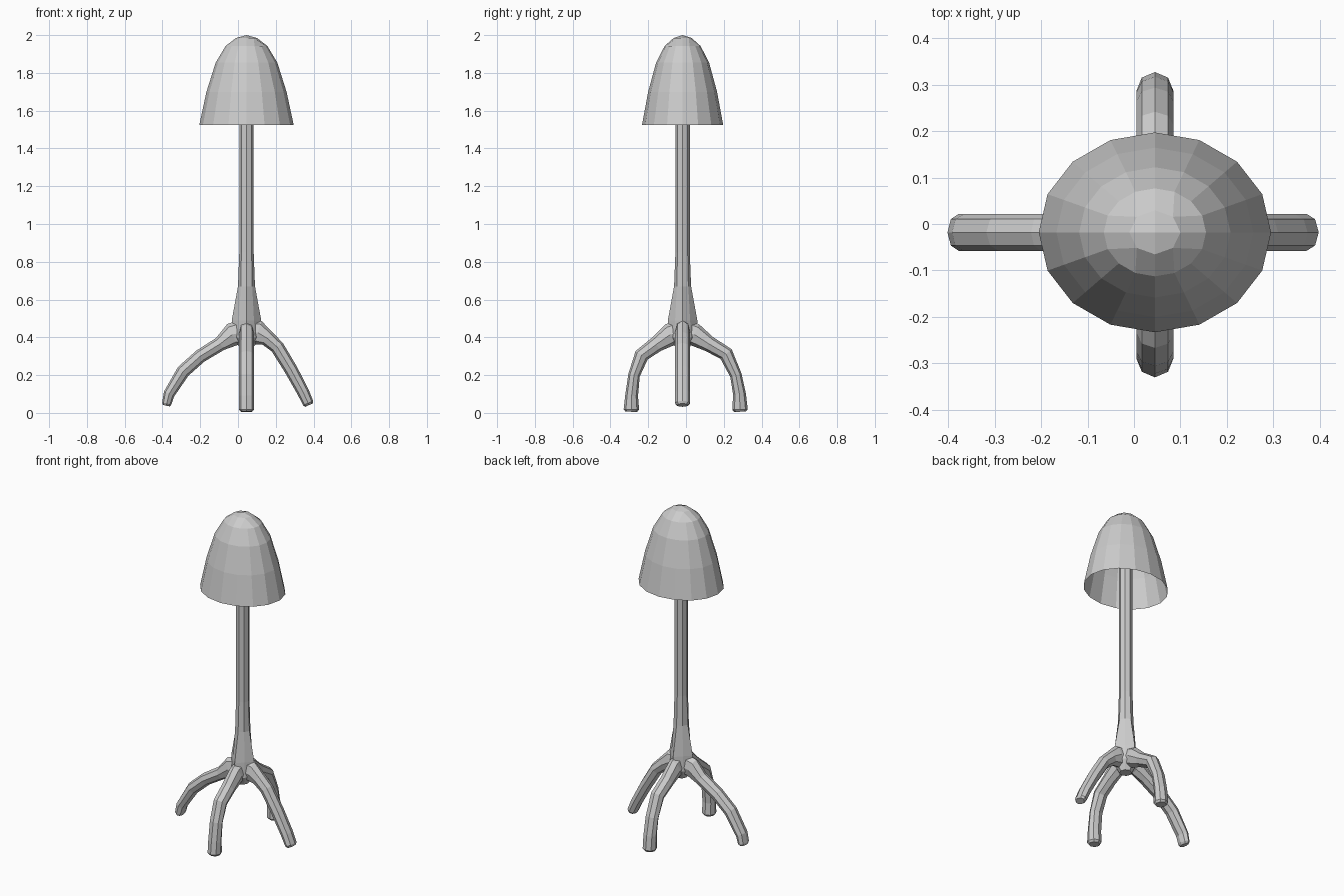
import bpy, bmesh
from math import pi, cos, sin, atan2
from mathutils import Vector

if "Cube" in bpy.data.objects:
    bpy.data.objects.remove(bpy.data.objects["Cube"])

CX, CY = 0.045, -0.018   # axis of the pole and shade


def finish(bm, name):
    bmesh.ops.recalc_face_normals(bm, faces=bm.faces)
    me = bpy.data.meshes.new(name)
    bm.to_mesh(me)
    bm.free()
    ob = bpy.data.objects.new(name, me)
    bpy.context.collection.objects.link(ob)
    return ob


def skin(name, rings):
    """Bridge a list of equal point rings and cap both ends."""
    bm = bmesh.new()
    loops = [[bm.verts.new(p) for p in r] for r in rings]
    n = len(loops[0])
    for a, b in zip(loops, loops[1:]):
        for i in range(n):
            j = (i + 1) % n
            bm.faces.new((a[i], a[j], b[j], b[i]))
    bm.faces.new(loops[0])
    bm.faces.new(loops[-1])
    return finish(bm, name)


# Shade: 16-sided open dome with a quad grid crown
def shade():
    profile = [(0.055, 1.985), (0.11, 1.943), (0.163, 1.855), (0.212, 1.70), (0.25, 1.524)]
    squash = 0.86
    bm = bmesh.new()
    bmesh.ops.create_grid(bm, x_segments=4, y_segments=4, size=2)
    for v in bm.verts:
        x, y = v.co.x, v.co.y
        m = max(abs(x), abs(y))
        if m < 0.5:
            v.co = (CX, CY, 2.0)
            continue
        # square ring to evenly spaced circle
        if abs(x) >= abs(y):
            a = (y / x) * pi / 4 + (0 if x > 0 else pi)
        else:
            a = pi / 2 - (x / y) * pi / 4 + (0 if y > 0 else pi)
        r, z = profile[round(m) - 1]
        v.co = (CX + r * cos(a), CY + squash * r * sin(a), z)
    edges = [e for e in bm.edges if e.is_boundary]
    for (r0, _), (r1, z1) in zip(profile[1:], profile[2:]):
        geom = bmesh.ops.extrude_edge_only(bm, edges=edges)["geom"]
        edges = [g for g in geom if isinstance(g, bmesh.types.BMEdge)]
        for v in (g for g in geom if isinstance(g, bmesh.types.BMVert)):
            v.co = (CX + (v.co.x - CX) * r1 / r0, CY + (v.co.y - CY) * r1 / r0, z1)
    return finish(bm, "shade")


shade()

# Pole flaring into the hub: height, radius toward legs, radius between legs
pole = [(1.92, 0.038, 0.038), (0.85, 0.038, 0.038), (0.67, 0.045, 0.043),
        (0.49, 0.078, 0.056), (0.40, 0.075, 0.065), (0.345, 0.035, 0.035)]
skin("pole", [[(CX + (ra, rb)[i % 2] * cos(i * pi / 4),
                CY + (ra, rb)[i % 2] * sin(i * pi / 4), z) for i in range(8)]
              for z, ra, rb in pole])


# Legs: octagonal tubes along a curved path of (offset from axis, height, half thickness)
def leg(name, direction, path):
    d = Vector((direction[0], direction[1], 0))
    side = Vector((-d.y, d.x, 0))
    pts = [Vector((CX, CY, 0)) + d * o + Vector((0, 0, z)) for o, z, _ in path]
    rings = []
    for k, p in enumerate(pts):
        t = (pts[min(k + 1, len(pts) - 1)] - pts[max(k - 1, 0)]).normalized()
        up = side.cross(t)
        h = path[k][2]
        rings.append([p + side * 0.04 * cos(i * pi / 4) + up * h * sin(i * pi / 4)
                      for i in range(8)])
    # softened foot tip
    c = pts[-1] + t * 0.012
    rings.append([c + (q - pts[-1]) * 0.75 for q in rings[-1]])
    skin(name, rings)


leg("left_leg", (-1, 0), [(0, 0.43, 0.07), (0.075, 0.415, 0.062), (0.14, 0.365, 0.038),
                          (0.245, 0.30, 0.036), (0.335, 0.22, 0.036), (0.41, 0.10, 0.03),
                          (0.422, 0.05, 0.025)])
leg("right_leg", (1, 0), [(0, 0.43, 0.07), (0.06, 0.425, 0.065), (0.11, 0.395, 0.042),
                          (0.163, 0.348, 0.037), (0.235, 0.23, 0.035), (0.30, 0.11, 0.032),
                          (0.326, 0.052, 0.029)])
leg("front_leg", (0, -1), [(0, 0.43, 0.07), (0.065, 0.415, 0.06), (0.14, 0.362, 0.042),
                           (0.217, 0.305, 0.039), (0.257, 0.20, 0.031), (0.27, 0.09, 0.034),
                           (0.271, 0.018, 0.041)])
leg("back_leg", (0, 1), [(0, 0.43, 0.07), (0.062, 0.415, 0.06), (0.14, 0.365, 0.042),
                         (0.23, 0.312, 0.039), (0.282, 0.20, 0.031), (0.301, 0.10, 0.034),
                         (0.304, 0.018, 0.041)])
